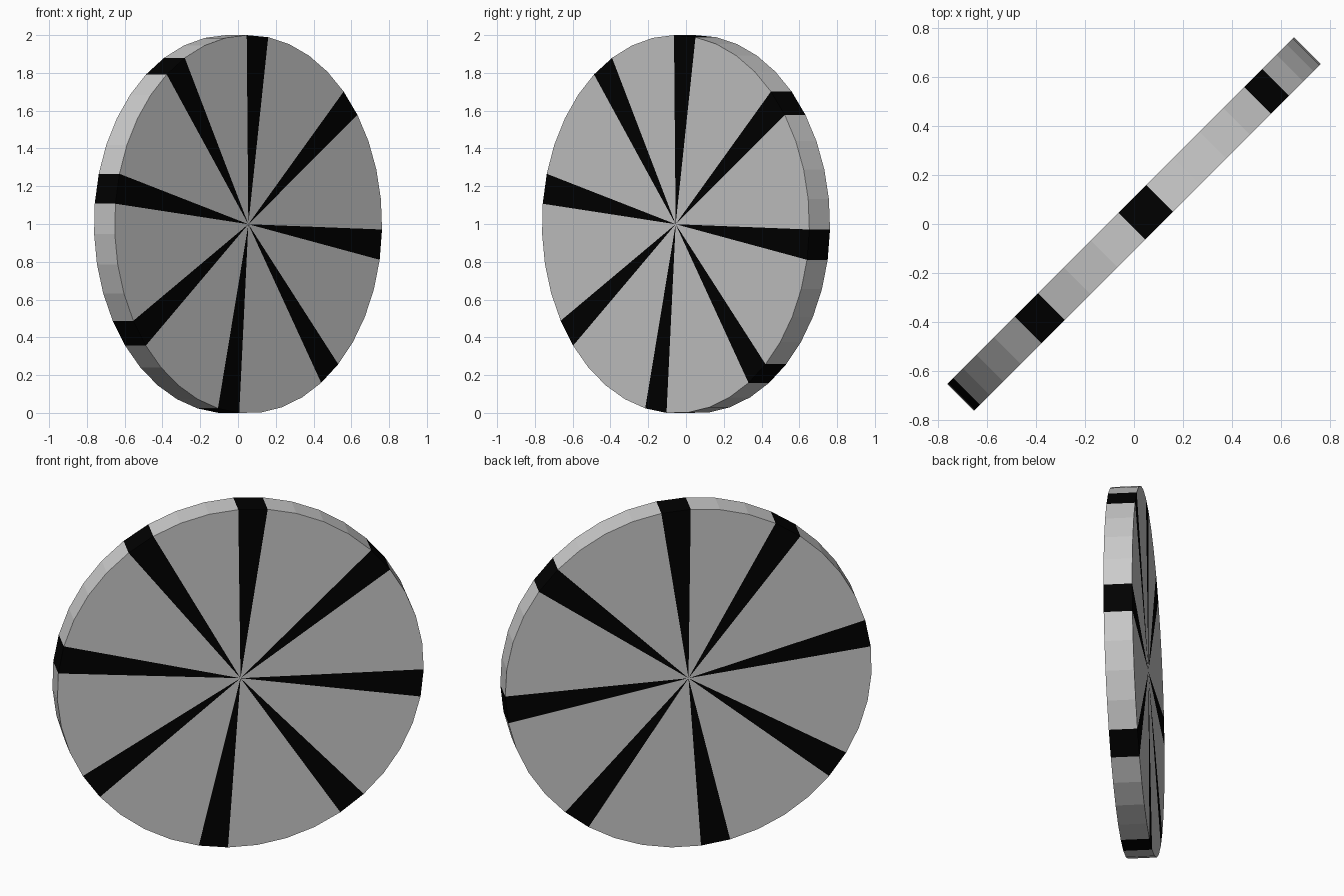
import bpy, bmesh
from math import radians, cos, sin, sqrt
from mathutils import Vector

if "Cube" in bpy.data.objects:
    bpy.data.objects.remove(bpy.data.objects["Cube"])

SIDES = 39
RADIUS = 1.0012
HALF_THICK = 0.0775
START = 90.7                      # angle of the first stripe's leading edge
CENTRE = Vector((0, 0, 0.9989))
ALONG = Vector((1, 1, 0)) / sqrt(2)    # disc stands upright, turned 45 degrees
NORMAL = Vector((1, -1, 0)) / sqrt(2)
UP = Vector((0, 0, 1))


def rim(i, w):
    a = radians(START - i * 360 / SIDES)
    return CENTRE + RADIUS * (cos(a) * ALONG + sin(a) * UP) + w * NORMAL


def make_wedges(name, indices):
    """Pie slices of the disc: both faces and the outer rim."""
    bm = bmesh.new()
    for i in indices:
        f0, f1 = bm.verts.new(rim(i, HALF_THICK)), bm.verts.new(rim(i + 1, HALF_THICK))
        b0, b1 = bm.verts.new(rim(i, -HALF_THICK)), bm.verts.new(rim(i + 1, -HALF_THICK))
        fc = bm.verts.new(CENTRE + HALF_THICK * NORMAL)
        bc = bm.verts.new(CENTRE - HALF_THICK * NORMAL)
        bm.faces.new((fc, f1, f0))
        bm.faces.new((bc, b0, b1))
        bm.faces.new((f0, f1, b1, b0))
    bmesh.ops.remove_doubles(bm, verts=bm.verts, dist=1e-5)
    mesh = bpy.data.meshes.new(name)
    bm.to_mesh(mesh)
    bm.free()
    obj = bpy.data.objects.new(name, mesh)
    bpy.context.collection.objects.link(obj)
    return obj


# Every fifth slice is a black stripe, the rest stay grey
make_wedges("disc_panels", [i for i in range(SIDES) if i % 5])
stripes = make_wedges("disc_stripes", range(0, SIDES, 5))

black = bpy.data.materials.new("black")
black.diffuse_color = (0, 0, 0, 1)
black.use_nodes = True
black.node_tree.nodes["Principled BSDF"].inputs["Base Color"].default_value = black.diffuse_color
stripes.data.materials.append(black)
